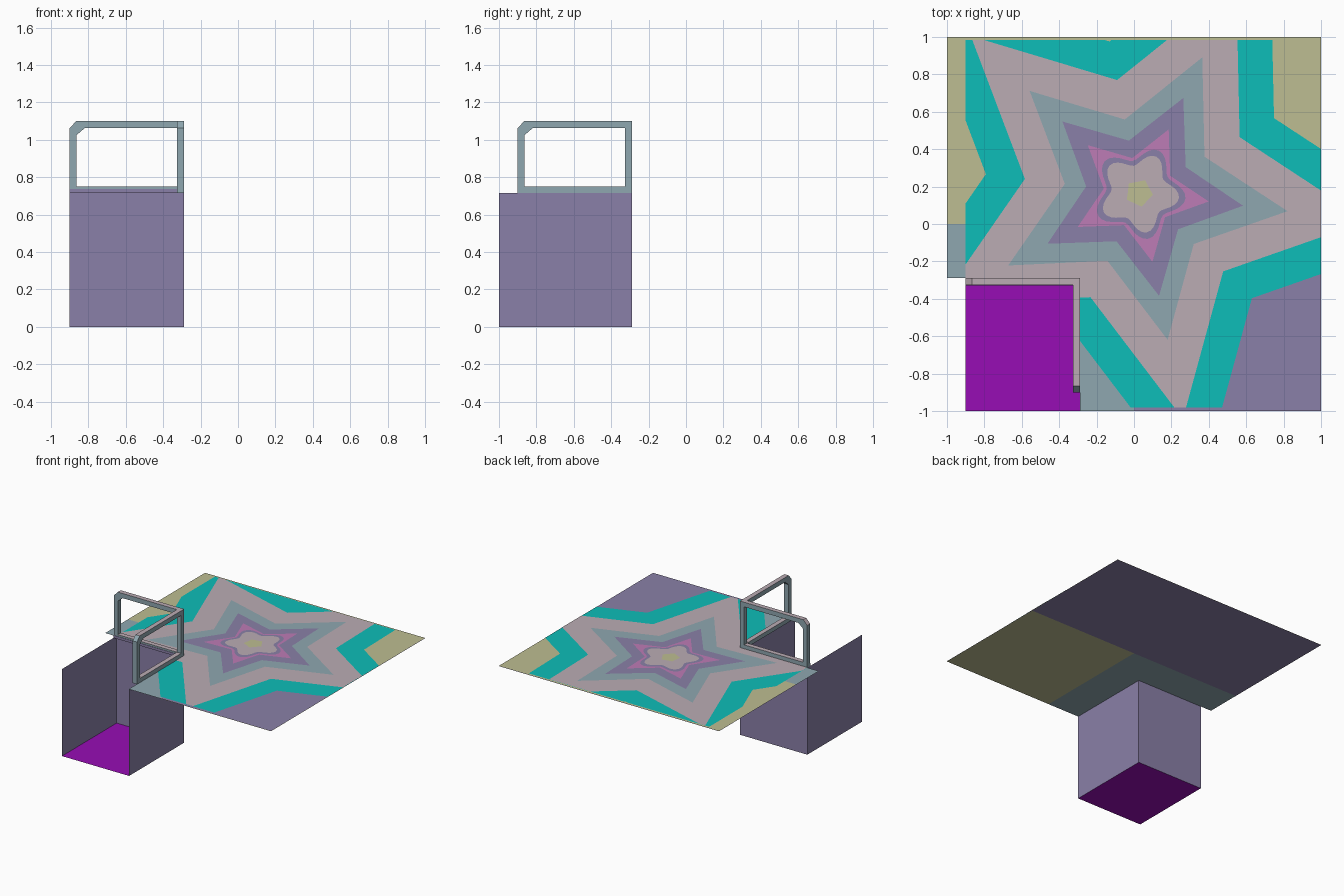
import bpy, bmesh, math
from mathutils import Vector

if "Cube" in bpy.data.objects:
    bpy.data.objects.remove(bpy.data.objects["Cube"])

DECK = 0.715              # deck height
PIT = -0.29               # inner corner of the pit, on x and y
SIDE = -0.9               # outer side of the pit
CENTRE = Vector((0.027, 0.166, 0))


def material(name, r, g, b):
    linear = [(c / 255 / 12.92 if c < 11 else ((c / 255 + 0.055) / 1.055) ** 2.4) for c in (r, g, b)]
    m = bpy.data.materials.new(name)
    m.use_nodes = True
    m.diffuse_color = (*linear, 1)
    m.node_tree.nodes["Principled BSDF"].inputs["Base Color"].default_value = (*linear, 1)
    return m


purple = material("dusty purple", 138, 128, 168)
khaki = material("khaki", 190, 190, 146)
blue = material("blue grey", 143, 167, 176)
rose = material("rose grey", 187, 172, 180)
teal = material("teal", 13, 190, 184)
pink = material("orchid pink", 190, 124, 182)
magenta = material("magenta", 151, 13, 181)


def finish(name, bm, materials, rule=lambda face: 0):
    """Colour the faces by a rule and make the object."""
    bm.normal_update()
    for f in bm.faces:
        f.material_index = rule(f)
    mesh = bpy.data.meshes.new(name)
    bm.to_mesh(mesh)
    bm.free()
    for m in materials:
        mesh.materials.append(m)
    ob = bpy.data.objects.new(name, mesh)
    bpy.context.collection.objects.link(ob)
    return ob


def slice_at(bm, point, normal, clear=False):
    bmesh.ops.bisect_plane(bm, geom=bm.verts[:] + bm.edges[:] + bm.faces[:],
                           plane_co=point, plane_no=normal, clear_outer=clear)


def cut_pit(bm):
    """Remove the corner of a flat sheet that lies over the pit."""
    slice_at(bm, (PIT, 0, 0), (1, 0, 0))
    slice_at(bm, (0, PIT, 0), (0, 1, 0))
    gone = [f for f in bm.faces
            if f.calc_center_median().x < PIT and f.calc_center_median().y < PIT]
    bmesh.ops.delete(bm, geom=gone, context='FACES')


# Deck: a top and an underside sheet, coloured by quadrant
def deck(name, z, materials, rule):
    bm = bmesh.new()
    bmesh.ops.create_grid(bm, x_segments=2, y_segments=2, size=1)
    cut_pit(bm)
    bmesh.ops.translate(bm, verts=bm.verts, vec=(0, 0, z))
    finish(name, bm, materials, rule)


def quadrant(f):
    c = f.calc_center_median()
    return 0 if c.y > 0 else (1 if c.x > 0 else 2)


deck("deck_top", DECK, [khaki, purple, blue], quadrant)
deck("deck_underside", DECK - 0.003, [purple, khaki, blue], quadrant)


# Stacked star inlays
def star(name, mat, layer, tip, valley, smooth=False):
    bm = bmesh.new()
    steps = 60 if smooth else 10
    rim = []
    for i in range(steps):
        a = math.tau * i / steps
        t = (1 + math.cos(5 * a)) / 2
        r = valley + (tip - valley) * t
        a += math.radians(-7)
        rim.append(bm.verts.new(CENTRE + Vector((r * math.cos(a), r * math.sin(a), 0))))
    hub = bm.verts.new(CENTRE)
    for i in range(steps):
        bm.faces.new((hub, rim[i], rim[(i + 1) % steps]))
    for point, normal in (((SIDE, 0, 0), (-1, 0, 0)), ((1, 0, 0), (1, 0, 0)),
                          ((0, 0.985, 0), (0, 1, 0)), ((0, -0.98, 0), (0, -1, 0))):
        slice_at(bm, point, normal, clear=True)
    cut_pit(bm)
    bmesh.ops.translate(bm, verts=bm.verts, vec=(0, 0, DECK + 0.0015 * layer))
    finish(name, bm, [mat])


star("star_teal", teal, 1, 1.65, 0.825)
star("star_rose", rose, 2, 1.23, 0.615)
star("star_blue", blue, 3, 0.80, 0.40)
star("star_purple", purple, 4, 0.56, 0.285)
star("star_pink", pink, 5, 0.375, 0.19)
star("rounded_star_purple", purple, 6, 0.25, 0.175, True)
star("rounded_star_rose", rose, 7, 0.215, 0.148, True)
star("star_middle", khaki, 8, 0.075, 0.06)

# Pit: open at the top and the front
bm = bmesh.new()
bmesh.ops.create_cube(bm, size=1)
for v in bm.verts:
    v.co = (PIT if v.co.x > 0 else SIDE, PIT if v.co.y > 0 else -1, DECK if v.co.z > 0 else 0)
bm.normal_update()
bmesh.ops.delete(bm, geom=[f for f in bm.faces if f.normal.z > 0.5 or f.normal.y < -0.5],
                 context='FACES')
finish("pit", bm, [purple, magenta], lambda f: int(abs(f.normal.z) > 0.5))


# Railings: a frame with one clipped upper corner, along x or along y
def railing(name, along_x):
    outer = [(-0.9, DECK), (PIT, DECK), (PIT, 1.1), (-0.865, 1.1), (-0.9, 1.062)]
    inner = [(-0.863, 0.75), (-0.327, 0.75), (-0.327, 1.062), (-0.82, 1.062), (-0.863, 1.025)]
    bm = bmesh.new()

    def loop(points, depth):
        return [bm.verts.new((u, depth, z) if along_x else (depth, u, z)) for u, z in points]

    near, far = -0.327, PIT + 0.002
    rings = [loop(outer, near), loop(inner, near), loop(inner, far), loop(outer, far)]
    for k in range(4):
        a, b = rings[k], rings[(k + 1) % 4]
        for i in range(5):
            j = (i + 1) % 5
            bm.faces.new((a[i], a[j], b[j], b[i]))
    bmesh.ops.recalc_face_normals(bm, faces=bm.faces)
    finish(name, bm, [blue, rose], lambda f: int(f.normal.z > 0.5 and f.normal.y > -0.5))


railing("back_railing", True)
railing("side_railing", False)

# Kick plate on the back railing
bm = bmesh.new()
bmesh.ops.create_cube(bm, size=1)
for v in bm.verts:
    v.co = (-0.327 if v.co.x > 0 else SIDE, -0.326 if v.co.y > 0 else -0.33,
            0.736 if v.co.z > 0 else DECK)
finish("kick_plate", bm, [purple])
